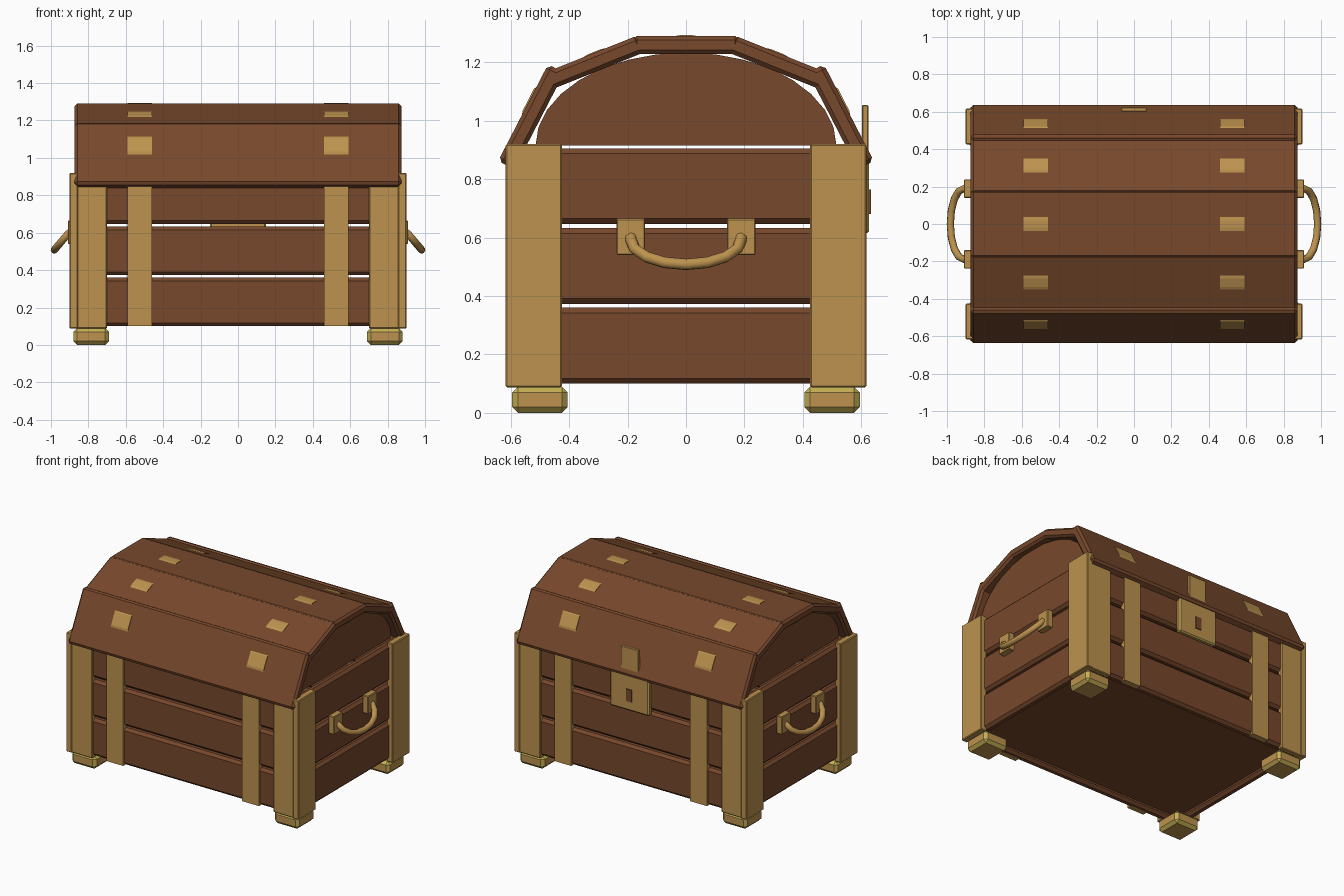
import bpy, bmesh, math
from mathutils import Vector

if "Cube" in bpy.data.objects:
    bpy.data.objects.remove(bpy.data.objects["Cube"])


def material(name, rgb):
    m = bpy.data.materials.new(name)
    m.diffuse_color = (*rgb, 1)
    m.use_nodes = True
    m.node_tree.nodes["Principled BSDF"].inputs["Base Color"].default_value = m.diffuse_color
    return m


WOOD = material("brown_wood", (0.185, 0.065, 0.025))
BRASS = material("aged_brass", (0.51, 0.29, 0.077))
EDGE = material("bright_brass_edge", (0.56, 0.43, 0.09))


def finish(name, bm, mat, bevel=0, edge_mat=None):
    bmesh.ops.recalc_face_normals(bm, faces=bm.faces)
    me = bpy.data.meshes.new(name)
    bm.to_mesh(me)
    bm.free()
    me.materials.append(mat)
    ob = bpy.data.objects.new(name, me)
    bpy.context.collection.objects.link(ob)
    if bevel:
        mod = ob.modifiers.new("bevel", "BEVEL")
        mod.width = bevel
        mod.segments = 1
        if edge_mat:
            me.materials.append(edge_mat)
            mod.material = 1
    return ob


def box(name, x, y, z, mat, bevel=0, edge_mat=None):
    """Box from (min, max) pairs."""
    bm = bmesh.new()
    bmesh.ops.create_cube(bm, size=1)
    for v in bm.verts:
        v.co = [(a + b) / 2 + c * abs(b - a) for (a, b), c in zip((x, y, z), v.co)]
    return finish(name, bm, mat, bevel, edge_mat)


def extrude_yz(name, profile, x0, x1, mat, bevel=0):
    """Extrude a closed y-z outline along x."""
    bm = bmesh.new()
    f = bm.faces.new([bm.verts.new((x0, y, z)) for y, z in profile])
    ext = bmesh.ops.extrude_face_region(bm, geom=[f])["geom"]
    for v in ext:
        if isinstance(v, bmesh.types.BMVert):
            v.co.x = x1
    return finish(name, bm, mat, bevel)


def span(s, a, b):
    return tuple(sorted((s * a, s * b)))


# walls: three spaced boards per side
for i, z in enumerate([(0.10, 0.36), (0.373, 0.632), (0.647, 0.905)]):
    for s in (-1, 1):
        box(f"long_board_{i}", (-0.86, 0.86), span(s, 0.54, 0.60), z, WOOD, 0.018)
        box(f"end_board_{i}", span(s, 0.81, 0.87), (-0.58, 0.58), z, WOOD, 0.018)
box("floor", (-0.83, 0.83), (-0.56, 0.56), (0.13, 0.17), WOOD)

# right half of the curved lid strap: it surfaces only at the middle of each plank
STRAP = [(0.58, 0.92), (0.559, 1.034), (0.520, 1.110), (0.336, 1.227),
         (0.291, 1.245), (0.02, 1.293)]
strap_outer = STRAP + [(-y, z) for y, z in reversed(STRAP)]
strap_inner = [(y * 0.96, 0.92 + (z - 0.92) * 0.94) for y, z in strap_outer]

for sx in (-1, 1):
    for sy in (-1, 1):
        # corner brackets and feet
        box("corner_long_plate", span(sx, 0.70, 0.885), span(sy, 0.575, 0.611),
            (0.087, 0.92), BRASS, 0.005)
        box("corner_end_plate", span(sx, 0.855, 0.90), span(sy, 0.425, 0.617),
            (0.087, 0.92), BRASS, 0.005)
        box("foot", span(sx, 0.69, 0.88), span(sy, 0.405, 0.595),
            (0, 0.09), BRASS, 0.02, EDGE)
        # body straps
        box("body_strap", span(sx, 0.46, 0.59), span(sy, 0.575, 0.612),
            (0.10, 0.90), BRASS)

    # rounded lid end
    arc = [(0.515 * math.cos(math.pi * k / 16), 0.915 + 0.318 * math.sin(math.pi * k / 16))
           for k in range(17)]
    extrude_yz("lid_end", arc, sx * 0.785, sx * 0.825, WOOD)

    extrude_yz("lid_strap", strap_outer + strap_inner[::-1], sx * 0.46, sx * 0.59, BRASS)

    # handle mounts and drooping handle
    for sy in (-1, 1):
        box("handle_mount", span(sx, 0.865, 0.91), span(sy, 0.14, 0.238),
            (0.54, 0.665), BRASS, 0.004)
    cu = bpy.data.curves.new("handle", "CURVE")
    cu.dimensions = "3D"
    cu.bevel_depth = 0.02
    cu.bevel_resolution = 2
    cu.use_fill_caps = True
    sp = cu.splines.new("POLY")
    pts = [(0.89, 0.182, 0.605)]
    for k in range(9):
        t = math.pi * k / 8
        pts.append((0.908 + 0.074 * math.sin(t), 0.19 * math.cos(t), 0.595 - 0.087 * math.sin(t)))
    pts.append((0.89, -0.182, 0.605))
    sp.points.add(len(pts) - 1)
    for p, (x, y, z) in zip(sp.points, pts):
        p.co = (sx * x, y, z, 1)
    tmp = bpy.data.objects.new("handle_path", cu)
    bpy.context.collection.objects.link(tmp)
    me = bpy.data.meshes.new_from_object(tmp.evaluated_get(bpy.context.evaluated_depsgraph_get()))
    bpy.data.objects.remove(tmp)
    me.materials.clear()
    me.materials.append(BRASS)
    me.shade_smooth()
    handle = bpy.data.objects.new("handle", me)
    bpy.context.collection.objects.link(handle)


# lid planks: slabs laid along the outer line
def plank(name, p, q, thick=0.062):
    p, q = Vector(p), Vector(q)
    d = (q - p).normalized()
    n = Vector((-d.y, d.x))
    if n.y > 0:
        n = -n
    extrude_yz(name, [p, q, q + n * thick, p + n * thick], -0.873, 0.873, WOOD, 0.014)


plank("lid_top_plank", (-0.182, 1.29), (0.182, 1.29))
for s in (-1, 1):
    plank("lid_upper_plank", (s * 0.165, 1.292), (s * 0.482, 1.165))
    plank("lid_lower_plank", (s * 0.472, 1.193), (s * 0.643, 0.862))

# lock on the back
box("lock_plate", (-0.15, 0.15), (0.59, 0.627), (0.615, 0.865), BRASS, 0.008, EDGE)
box("keyhole", (-0.022, 0.022), (0.62, 0.633), (0.68, 0.765), WOOD)
box("lock_hasp", (-0.068, 0.068), (0.602, 0.624), (0.85, 1.053), BRASS, 0.003)
